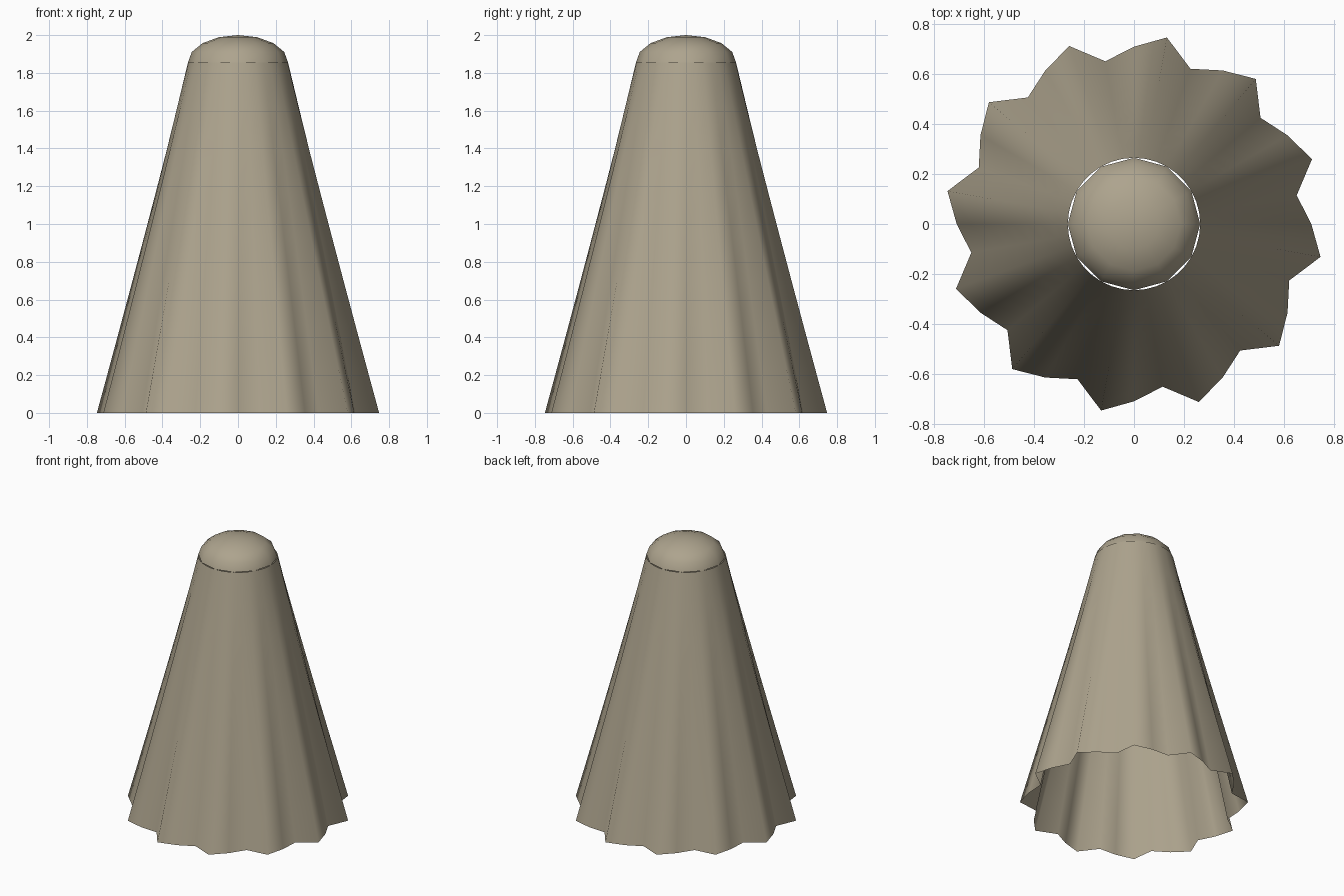
import bpy, bmesh, math

if "Cube" in bpy.data.objects:
    bpy.data.objects.remove(bpy.data.objects["Cube"])

BASE_R, TOP_R, TOP_Z, WAVE = 0.71, 0.265, 1.855, 0.056

# Single khaki cloth colour
khaki = bpy.data.materials.new("khaki")
khaki.diffuse_color = (0.42, 0.37, 0.27, 1.0)
khaki.use_nodes = True
khaki.node_tree.nodes["Principled BSDF"].inputs["Base Color"].default_value = khaki.diffuse_color


def lofted(name, rings, tip=None):
    """Skin closed rings of points with quads; optionally close with a tip."""
    bm = bmesh.new()
    loops = [[bm.verts.new(p) for p in ring] for ring in rings]
    n = len(loops[0])
    for low, high in zip(loops, loops[1:]):
        for i in range(n):
            j = (i + 1) % n
            bm.faces.new((low[i], low[j], high[j], high[i]))
    if tip:
        apex = bm.verts.new(tip)
        for i in range(n):
            bm.faces.new((loops[-1][i], loops[-1][(i + 1) % n], apex))
    for f in bm.faces:
        f.smooth = True
    mesh = bpy.data.meshes.new(name)
    bm.to_mesh(mesh)
    bm.free()
    mesh.materials.append(khaki)
    obj = bpy.data.objects.new(name, mesh)
    bpy.context.collection.objects.link(obj)
    return obj


def ring(count, z, radius):
    """Ring of points whose radius depends on the angle."""
    angles = [2 * math.pi * i / count for i in range(count)]
    return [(radius(a) * math.cos(a), radius(a) * math.sin(a), z) for a in angles]


# Pleated skirt: round at the top, twelve folds deepening towards the open hem
rows = 8
skirt_rings = []
for k in range(rows + 1):
    t = 1 - k / rows
    mean = TOP_R + (BASE_R - TOP_R) * t
    depth = WAVE * t ** 1.4
    skirt_rings.append(ring(36, TOP_Z * (1 - t),
                            lambda a, m=mean, d=depth: m - d * math.sin(12 * a)))
lofted("pleated_skirt", skirt_rings)

# Flattened twelve-sided dome on top
dome_rings = []
for k in range(4):
    e = math.radians(22.5 * k)
    dome_rings.append(ring(12, TOP_Z + (2 - TOP_Z) * math.sin(e),
                           lambda a, r=TOP_R * math.cos(e): r))
lofted("dome_cap", dome_rings, tip=(0, 0, 2))
